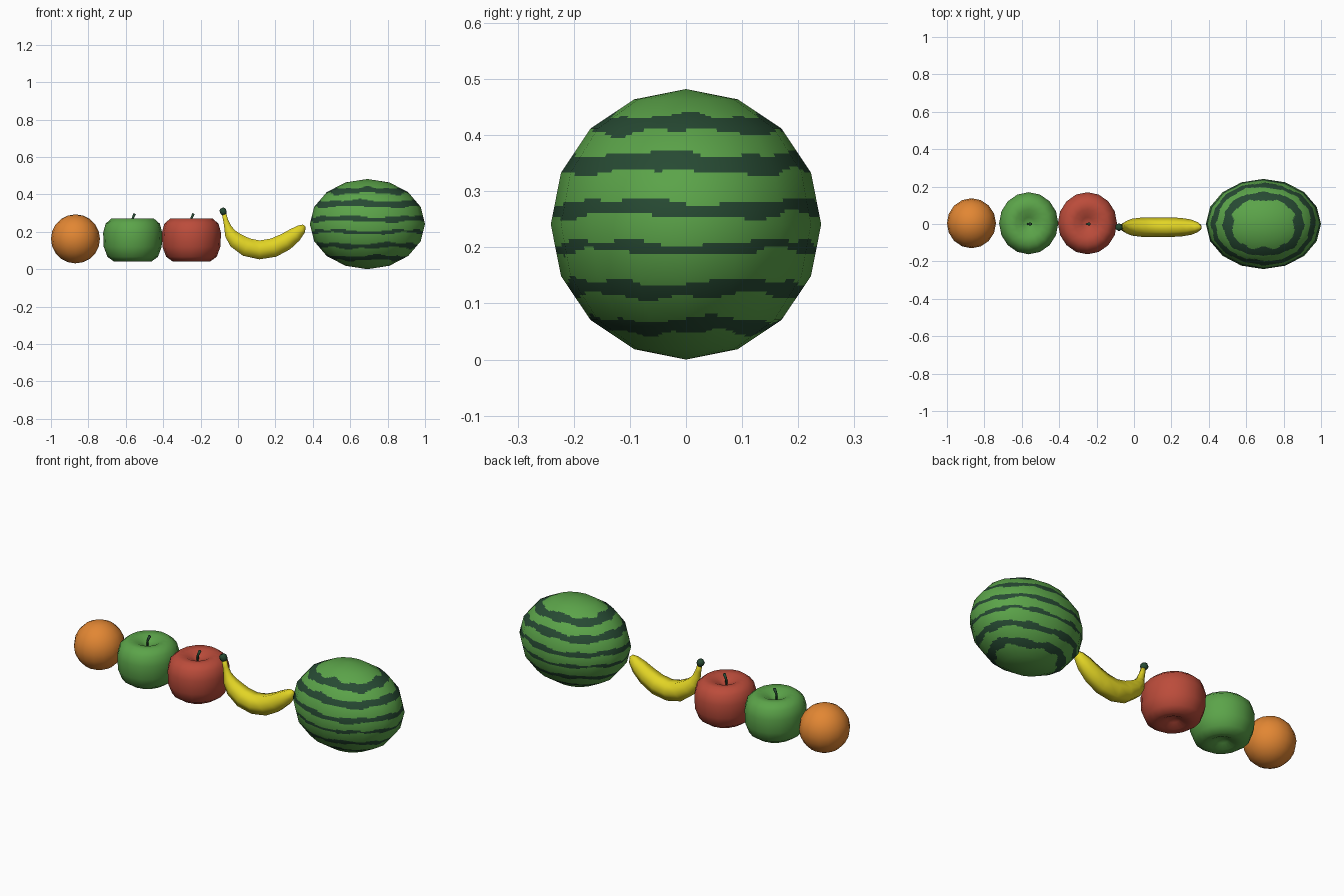
import bpy, bmesh, math
from mathutils import Vector

if "Cube" in bpy.data.objects:
    bpy.data.objects.remove(bpy.data.objects["Cube"])


def material(name, r, g, b):
    m = bpy.data.materials.new(name)
    m.diffuse_color = (r, g, b, 1)
    m.use_nodes = True
    m.node_tree.nodes["Principled BSDF"].inputs["Base Color"].default_value = m.diffuse_color
    return m


ORANGE = material("orange_peel", 0.76, 0.24, 0.033)
GREEN = material("leaf_green", 0.105, 0.37, 0.067)
RED = material("apple_red", 0.50, 0.072, 0.043)
YELLOW = material("banana_yellow", 0.76, 0.66, 0.018)
DARK = material("dark_green", 0.02, 0.068, 0.033)


def skin(name, rings, mats, cap=False):
    """Join equal-length closed rings of points into one smooth surface."""
    bm = bmesh.new()
    rows = [[bm.verts.new(p) for p in ring] for ring in rings]
    n = len(rows[0])
    for a, b in zip(rows, rows[1:]):
        for i in range(n):
            j = (i + 1) % n
            bm.faces.new((a[i], a[j], b[j], b[i]))
    if cap:
        bm.faces.new(rows[0])
        bm.faces.new(rows[-1])
    bmesh.ops.remove_doubles(bm, verts=bm.verts, dist=1e-6)
    bmesh.ops.recalc_face_normals(bm, faces=bm.faces)
    for f in bm.faces:
        f.smooth = True
    me = bpy.data.meshes.new(name)
    bm.to_mesh(me)
    bm.free()
    for m in mats:
        me.materials.append(m)
    ob = bpy.data.objects.new(name, me)
    bpy.context.collection.objects.link(ob)
    return ob


def lathe(name, profile, x, y, sy, mat, n=16):
    rings = [[(x + r * math.cos(2 * math.pi * i / n),
               y + sy * r * math.sin(2 * math.pi * i / n), z) for i in range(n)]
             for r, z in profile]
    return skin(name, rings, [mat])


def tube(name, path, y, n, mat, stretch=1.0):
    """Sweep an n-sided section along (x, z, radius) points in the xz plane."""
    rings = []
    for k, (x, z, r) in enumerate(path):
        a, b = path[max(k - 1, 0)], path[min(k + 1, len(path) - 1)]
        d = Vector((b[0] - a[0], b[1] - a[1])).normalized()
        ring = []
        for i in range(n):
            t = 2 * math.pi * i / n
            u = r * stretch * math.sin(t)
            ring.append((x - d.y * u, y + r * math.cos(t), z + d.x * u))
        rings.append(ring)
    return skin(name, rings, [mat], cap=True)


# orange
R = 0.131
lathe("orange", [(R * math.sin(math.pi * k / 10), 0.162 - R * math.cos(math.pi * k / 10))
                 for k in range(11)], -0.869, 0.004, 1.02, ORANGE)

# apples with dimples at top and bottom, and a leaning stem
apple = [(0, 0.075), (0.03, 0.062), (0.065, 0.043), (0.1, 0.041), (0.135, 0.066),
         (0.155, 0.12), (0.158, 0.195), (0.145, 0.243), (0.112, 0.272),
         (0.07, 0.27), (0.03, 0.25), (0, 0.235)]
for label, x, mat in (("green", -0.563, GREEN), ("red", -0.249, RED)):
    lathe(label + "_apple", apple, x, 0.004, 1.05, mat)
    tube(label + "_apple_stem", [(x - 0.004, 0.23, 0.005), (x - 0.002, 0.268, 0.006),
                                 (x + 0.011, 0.297, 0.008)], 0.0, 6, DARK)

# banana
tube("banana", [(-0.077, 0.305, 0.012), (-0.066, 0.262, 0.014), (-0.055, 0.225, 0.02),
                (-0.041, 0.19, 0.033), (-0.012, 0.154, 0.045), (0.045, 0.118, 0.052),
                (0.115, 0.103, 0.053), (0.19, 0.115, 0.053), (0.255, 0.147, 0.049),
                (0.305, 0.184, 0.041), (0.34, 0.215, 0.027), (0.355, 0.232, 0.01)],
     -0.017, 6, YELLOW, 1.1)
tube("banana_stem_tip", [(-0.074, 0.292, 0.014), (-0.077, 0.302, 0.02),
                         (-0.083, 0.318, 0.02), (-0.087, 0.326, 0.012)], -0.017, 6, DARK)

# watermelon: 16 by 8 faceted ellipsoid, finely divided so stripes can be coloured
CX, CZ, RX, RY = 0.692, 0.241, 0.308, 0.241
SUB_V, SUB_H = 14, 6
profile = [(math.sin(math.pi * k / 8), -math.cos(math.pi * k / 8)) for k in range(9)]
fine = []
for (r0, z0), (r1, z1) in zip(profile, profile[1:]):
    for s in range(SUB_V):
        t = s / SUB_V
        fine.append((r0 + (r1 - r0) * t, z0 + (z1 - z0) * t))
fine.append(profile[-1])
circle = []
for i in range(16):
    a, b = 2 * math.pi * i / 16, 2 * math.pi * (i + 1) / 16
    for s in range(SUB_H):
        t = s / SUB_H
        circle.append((math.cos(a) * (1 - t) + math.cos(b) * t,
                       math.sin(a) * (1 - t) + math.sin(b) * t))
melon = skin("watermelon", [[(CX + RX * r * c, RY * r * s, CZ + CZ * z) for c, s in circle]
                            for r, z in fine], [GREEN, DARK])

# wavy dark stripes: (height, half thickness)
stripes = [(0.42, 0.014), (0.35, 0.016), (0.269, 0.013),
           (0.2, 0.009), (0.126, 0.013), (0.06, 0.012)]
for f in melon.data.polygons:
    c = f.center
    phi = math.atan2(c.y / RY, (c.x - CX) / RX)
    for k, (h, w) in enumerate(stripes):
        wave = 0.005 * math.cos(4 * phi + k) + 0.002 * math.sin(11 * phi + 2 * k)
        if abs(c.z - h - wave) < w + 0.003 * math.cos(8 * phi + k):
            f.material_index = 1

# rounded shading over the faceted melon outline
melon.data.normals_split_custom_set_from_vertices(
    [Vector(((v.co.x - CX) / RX ** 2, v.co.y / RY ** 2, (v.co.z - CZ) / CZ ** 2)).normalized()
     for v in melon.data.vertices])
